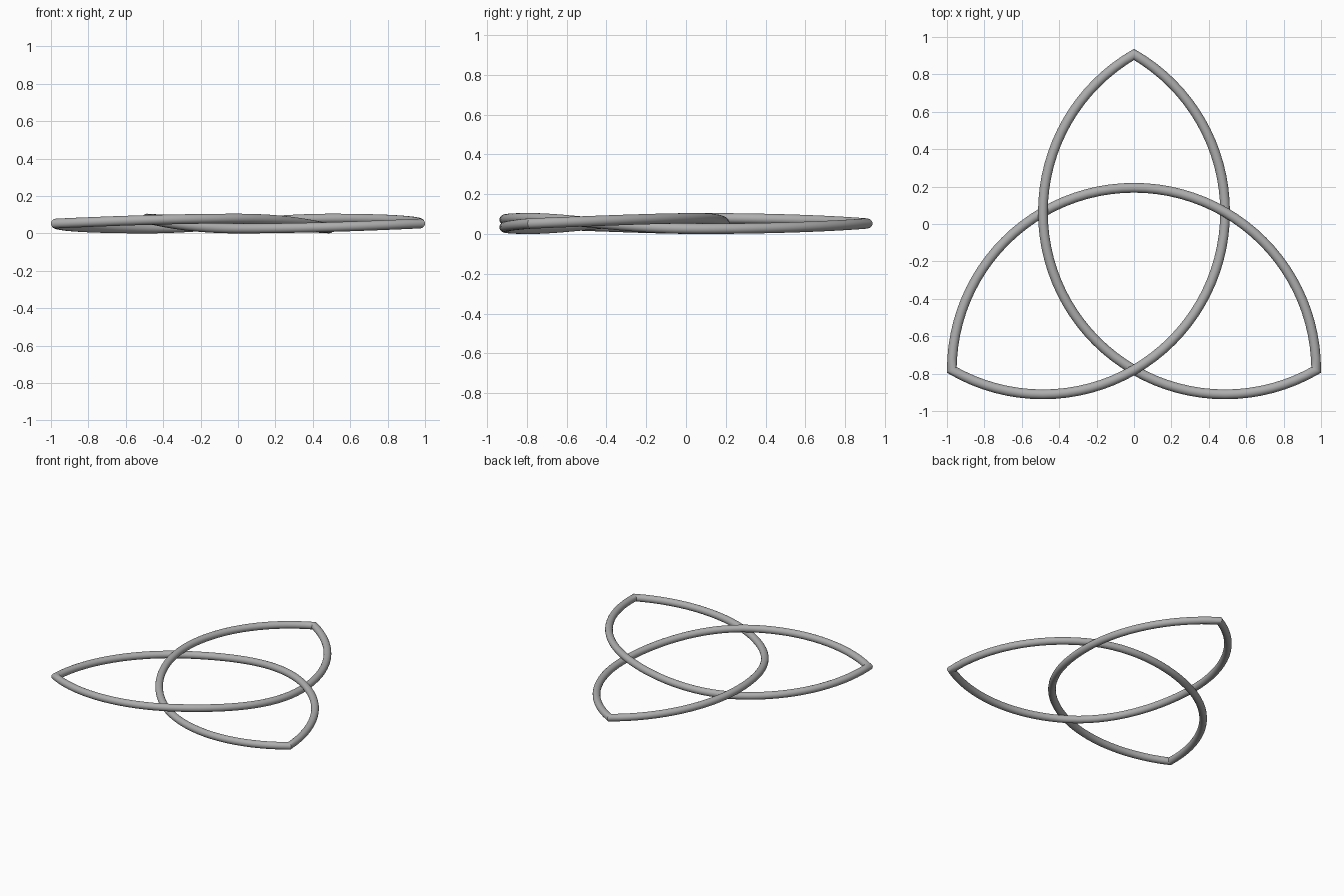
import bpy, bmesh
from math import sin, cos, pi, sqrt, radians
from mathutils import Vector, Matrix

cube = bpy.data.objects.get("Cube")
if cube:
    bpy.data.objects.remove(cube, do_unlink=True)

ARC_R = 0.974      # radius of each semicircular strand
TUBE_R = 0.026     # radius of the rod
WEAVE = 0.0265     # rise and fall at the crossings
MID_Z = 0.0525
CENTRE_Y = -0.218
STEPS, SIDES = 48, 20


def weave_height(a):
    """Over at 60 degrees, under at 120, level at both tips."""
    if a < pi / 3:
        return sin(a * 1.5)
    if a > 2 * pi / 3:
        return -sin((pi - a) * 1.5)
    return cos((a - pi / 3) * 3)


# Three turned semicircles make one closed rod with mitred tips
bm = bmesh.new()
rings = []
for arc in range(3):
    turn = Matrix.Rotation(radians(-120 * arc), 3, 'Z')
    for k in range(STEPS):
        a = pi * k / STEPS
        centre = Vector((ARC_R * cos(a), ARC_R * sin(a) - ARC_R / sqrt(3),
                         WEAVE * weave_height(a)))
        side = Vector((cos(a), sin(a), 0))
        if k == 0:
            side = Vector((cos(pi / 6), -sin(pi / 6), 0)) / cos(pi / 6)
        ring = []
        for s in range(SIDES):
            t = 2 * pi * s / SIDES
            p = centre + TUBE_R * (side * cos(t) + Vector((0, 0, sin(t))))
            ring.append(bm.verts.new(turn @ p + Vector((0, CENTRE_Y, MID_Z))))
        rings.append(ring)

for i, ring in enumerate(rings):
    after = rings[(i + 1) % len(rings)]
    for s in range(SIDES):
        n = (s + 1) % SIDES
        bm.faces.new((ring[s], ring[n], after[n], after[s]))
bmesh.ops.recalc_face_normals(bm, faces=bm.faces)

mesh = bpy.data.meshes.new("woven_knot_rod")
bm.to_mesh(mesh)
bm.free()
knot = bpy.data.objects.new("woven_knot_rod", mesh)
bpy.context.collection.objects.link(knot)

# Plain grey metal
grey = bpy.data.materials.new("grey")
grey.use_nodes = True
colour = (0.42, 0.42, 0.42, 1)
grey.diffuse_color = colour
grey.node_tree.nodes["Principled BSDF"].inputs["Base Color"].default_value = colour
mesh.materials.append(grey)

bpy.ops.object.select_all(action='DESELECT')
knot.select_set(True)
bpy.context.view_layer.objects.active = knot
bpy.ops.object.shade_smooth_by_angle(angle=radians(35))
